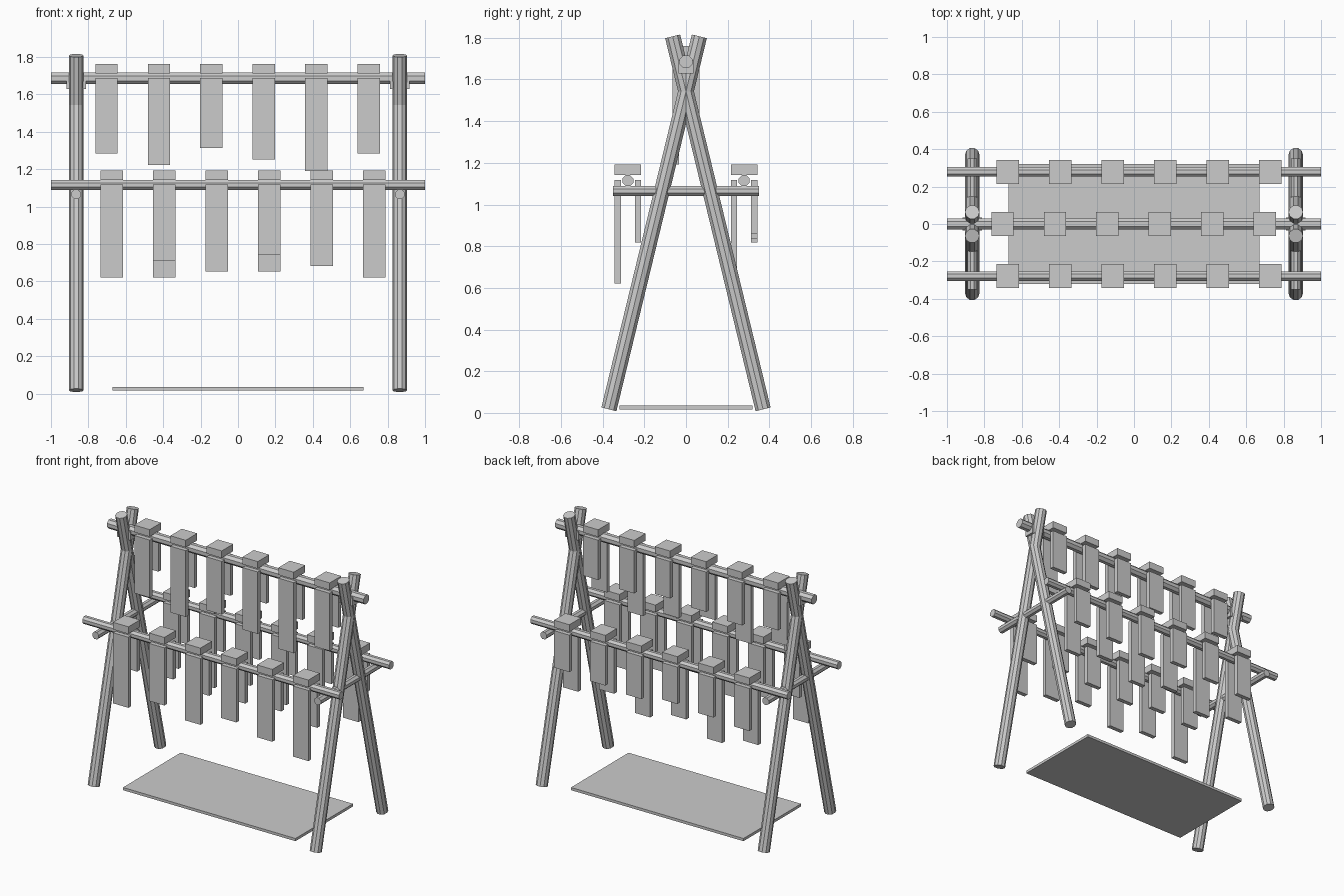
import bpy, bmesh, math
from mathutils import Vector, Matrix

if "Cube" in bpy.data.objects:
    bpy.data.objects.remove(bpy.data.objects["Cube"])


def finish(name, bm):
    bmesh.ops.recalc_face_normals(bm, faces=bm.faces)
    me = bpy.data.meshes.new(name)
    bm.to_mesh(me)
    bm.free()
    ob = bpy.data.objects.new(name, me)
    bpy.context.collection.objects.link(ob)
    return ob


def pole(name, a, b, r, sides):
    """Capped cylinder from point a to point b."""
    a, b = Vector(a), Vector(b)
    d = b - a
    m = (Matrix.Translation((a + b) / 2)
         @ d.to_track_quat('Z', 'Y').to_matrix().to_4x4()
         @ Matrix.Rotation(math.pi / sides, 4, 'Z'))
    bm = bmesh.new()
    bmesh.ops.create_cone(bm, cap_ends=True, segments=sides, radius1=r,
                          radius2=r, depth=d.length, matrix=m)
    return finish(name, bm)


def box(name, lo, hi):
    """Axis-aligned box between two corners."""
    lo, hi = Vector(lo), Vector(hi)
    m = Matrix.Translation((lo + hi) / 2) @ Matrix.Diagonal((*(hi - lo), 1))
    bm = bmesh.new()
    bmesh.ops.create_cube(bm, size=1, matrix=m)
    return finish(name, bm)


# A-frames: crossed legs, crossbar and the saddle under the top rail
FX = 0.865
for side, x in (("left", -FX), ("right", FX)):
    for pos, s in (("front", -1), ("back", 1)):
        pole(f"{side}_{pos}_leg", (x, s * 0.37, 0.017),
             (x, -s * 0.064, 1.807), 0.039, 10)
    pole(f"{side}_crossbar", (x, -0.35, 1.065), (x, 0.35, 1.065), 0.027, 8)
    box(f"{side}_saddle", (x - 0.052, -0.035, 1.628), (x + 0.052, 0.035, 1.69))

# Rails, each with six hung pieces: a cap, a long front strip, a short back strip
W = 0.06
rails = [("top", 0.0, 1.685, 0.033, -0.703),
         ("front", -0.279, 1.115, 0.028, -0.674),
         ("back", 0.279, 1.115, 0.028, -0.674)]
for r, (name, y, z, rad, x0) in enumerate(rails):
    pole(f"{name}_rail", (-1, y, z), (1, y, z), rad, 8)
    cap = z + 0.0265
    top = z + 0.003
    for i in range(6):
        x = x0 + 0.2805 * i
        long_drop = 0.375 + 0.0305 * ((2 * i + 3 * r + 1) % 5)
        short_drop = 0.26 + 0.02 * ((2 * i + r) % 3)
        box(f"{name}_cap_{i}", (x - W, y - 0.064, cap), (x + W, y + 0.064, cap + 0.05))
        box(f"{name}_front_strip_{i}", (x - W, y - 0.064, top - long_drop),
            (x + W, y - 0.034, top))
        box(f"{name}_back_strip_{i}", (x - W, y + 0.034, top - short_drop),
            (x + W, y + 0.064, top))

# Drip mat near the floor
box("floor_mat", (-0.672, -0.32, 0.017), (0.672, 0.32, 0.036))
